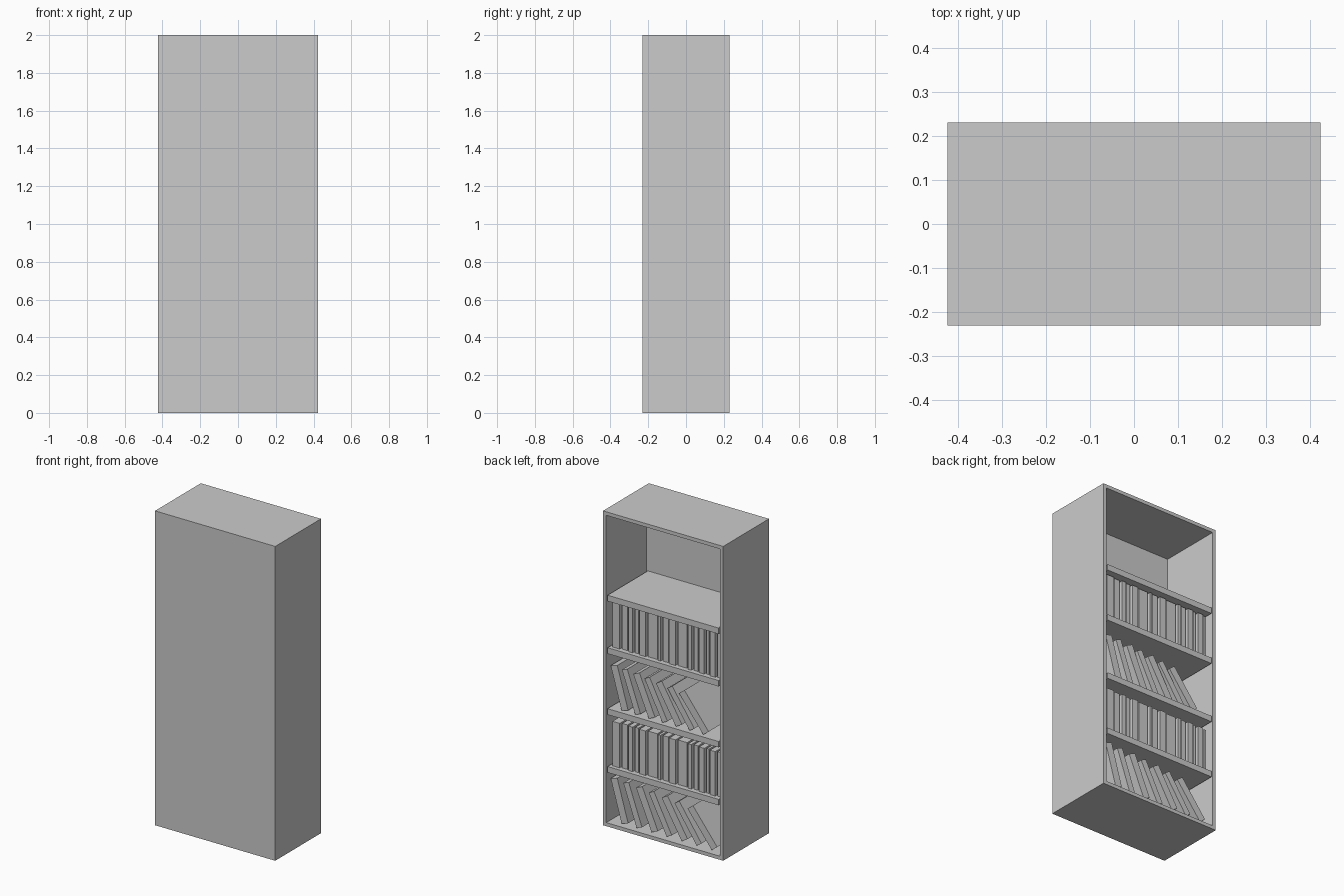
import bpy, bmesh, math
from mathutils import Matrix, Vector

if "Cube" in bpy.data.objects:
    bpy.data.objects.remove(bpy.data.objects["Cube"])

W, D, H = 0.423, 0.23, 2.0      # half width, half depth, height
T = 0.032                       # panel thickness
BACK = -0.175                   # inner face of the closed panel


def box(name, lo, hi, pivot=None, angle=0.0):
    """Axis-aligned box, optionally leaned about y around a pivot point."""
    lo, hi = Vector(lo), Vector(hi)
    bm = bmesh.new()
    bmesh.ops.create_cube(bm, size=1)
    size = hi - lo
    bmesh.ops.scale(bm, vec=size, verts=bm.verts)
    bmesh.ops.translate(bm, vec=(lo + hi) / 2, verts=bm.verts)
    if pivot:
        bmesh.ops.rotate(bm, cent=pivot, matrix=Matrix.Rotation(angle, 3, 'Y'), verts=bm.verts)
    me = bpy.data.meshes.new(name)
    bm.to_mesh(me)
    bm.free()
    ob = bpy.data.objects.new(name, me)
    bpy.context.collection.objects.link(ob)
    return ob


# Cabinet: one solid block with its +y side inset and pushed in
def cabinet():
    ob = box("cabinet", (-W, -D, 0), (W, D, H))
    bm = bmesh.new()
    bm.from_mesh(ob.data)
    bm.normal_update()
    face = next(f for f in bm.faces if f.normal.y > 0.9)
    bmesh.ops.inset_region(bm, faces=[face], thickness=T)
    ext = bmesh.ops.extrude_discrete_faces(bm, faces=[face])
    for v in ext["faces"][0].verts:
        v.co.y = BACK
    bmesh.ops.recalc_face_normals(bm, faces=bm.faces)
    bm.to_mesh(ob.data)
    bm.free()


cabinet()

# Shelves
shelf_tops = [0.382, 0.75, 1.138, 1.472]
for i, z in enumerate(shelf_tops):
    box(f"shelf_{i + 1}", (-W + T, BACK, z - 0.038), (W - T, D, z))

# Rows of upright books with small gaps between them
widths = [.063, .049, .042, .035, .056, .077, .028, .049, .056,
          .077, .035, .042, .049, .028, .049, .028]
for row, z in enumerate((shelf_tops[0], shelf_tops[2])):
    x = 0.374
    for i, w in enumerate(widths):
        front = 0.205 - 0.008 * (i % 2)
        box(f"upright_book_{row + 1}_{i + 1}", (x - w + 0.012, -0.08, z), (x, front, z + 0.283))
        x -= w

# Rows of books leaning towards +x, each one tilted further
for row, (z, end) in enumerate(((T, -0.325), (shelf_tops[1], -0.265))):
    n = 7
    for i in range(n):
        t = i / (n - 1)
        x = 0.31 + (end - 0.31) * t
        thick = 0.048 if i % 2 == 0 else 0.04
        box(f"leaning_book_{row + 1}_{i + 1}", (x - thick, -0.08, z), (x, 0.205, z + 0.277),
            pivot=(x, 0, z), angle=math.radians(16 + 22 * t))
